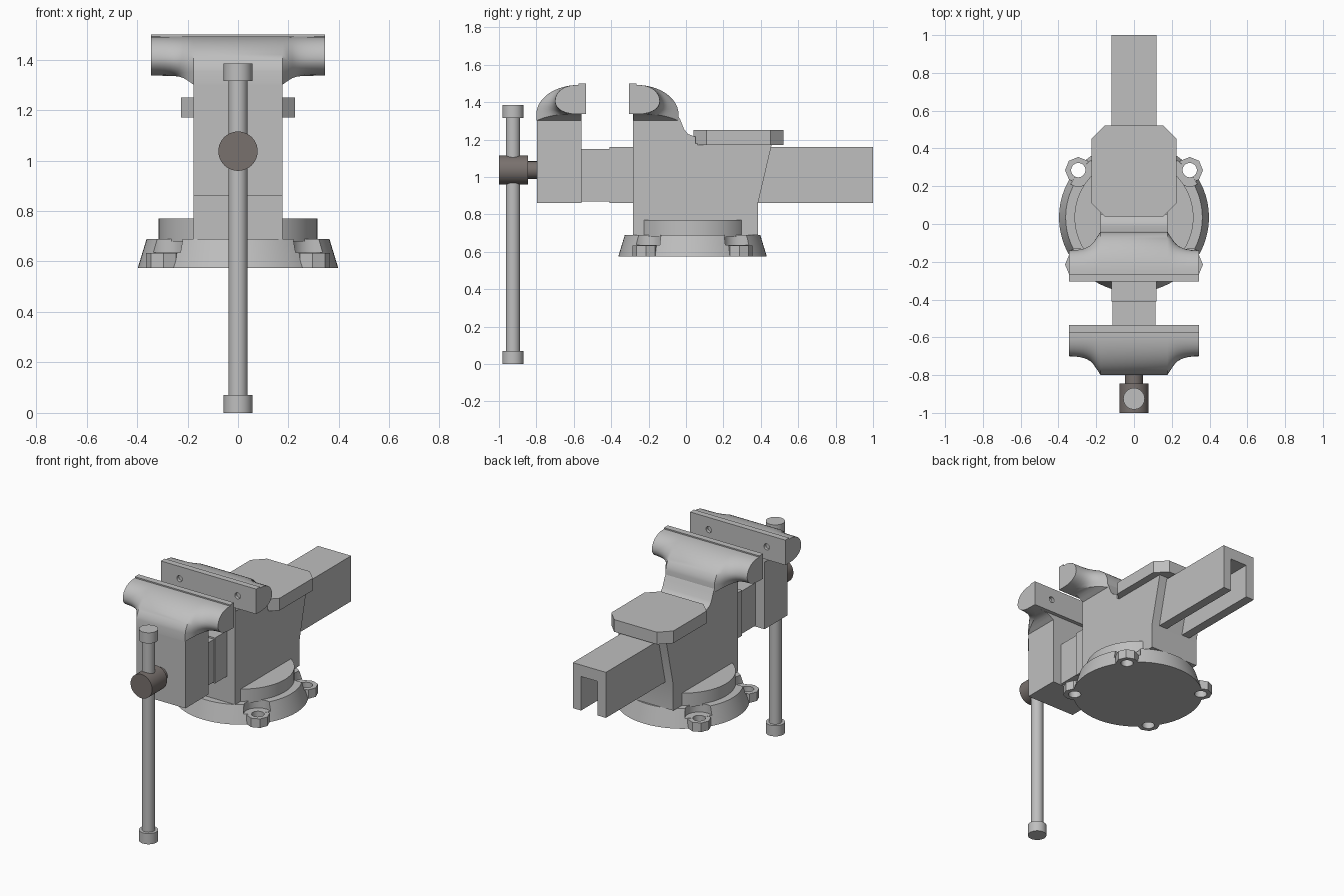
import bpy, bmesh, math
from mathutils import Matrix, Vector

old = bpy.data.objects.get("Cube")
if old:
    bpy.data.objects.remove(old, do_unlink=True)


def material(name, rgb):
    m = bpy.data.materials.new(name)
    m.use_nodes = True
    m.diffuse_color = (*rgb, 1)
    m.node_tree.nodes["Principled BSDF"].inputs["Base Color"].default_value = (*rgb, 1)
    return m


STEEL = material("grey steel", (0.52, 0.52, 0.52))
BRONZE = material("dark bronze", (0.19, 0.165, 0.155))


def finish(name, bm, mat=STEEL):
    bmesh.ops.recalc_face_normals(bm, faces=bm.faces)
    mesh = bpy.data.meshes.new(name)
    bm.to_mesh(mesh)
    bm.free()
    ob = bpy.data.objects.new(name, mesh)
    bpy.context.collection.objects.link(ob)
    mesh.materials.append(mat)
    return ob


def activate(ob):
    bpy.ops.object.select_all(action='DESELECT')
    ob.select_set(True)
    bpy.context.view_layer.objects.active = ob


def smooth(ob):
    activate(ob)
    bpy.ops.object.shade_smooth_by_angle(angle=math.radians(32))


def loft(name, rings, mat=STEEL):
    """Skin a row of equal-length closed rings and cap both ends."""
    bm = bmesh.new()
    rows = [[bm.verts.new(p) for p in ring] for ring in rings]
    n = len(rows[0])
    for a, b in zip(rows, rows[1:]):
        for i in range(n):
            j = (i + 1) % n
            bm.faces.new((a[i], a[j], b[j], b[i]))
    bm.faces.new(rows[0])
    bm.faces.new(rows[-1])
    return finish(name, bm, mat)


def prism(name, pts, axis, lo, hi):
    """Extrude a 2D outline along an axis."""
    put = {'X': lambda p, t: (t, p[0], p[1]),
           'Y': lambda p, t: (p[0], t, p[1]),
           'Z': lambda p, t: (p[0], p[1], t)}[axis]
    return loft(name, [[put(p, t) for p in pts] for t in (lo, hi)])


def box(name, x, y, z):
    return prism(name, [(-x, z[0]), (x, z[0]), (x, z[1]), (-x, z[1])], 'Y', *y)


def cylinder(name, start, end, r1, r2=None, sides=40, mat=STEEL):
    start, end = Vector(start), Vector(end)
    d = end - start
    turn = Vector((0, 0, 1)).rotation_difference(d).to_matrix().to_4x4()
    bm = bmesh.new()
    bmesh.ops.create_cone(bm, cap_ends=True, segments=sides, radius1=r1,
                          radius2=r1 if r2 is None else r2, depth=d.length,
                          matrix=Matrix.Translation((start + end) / 2) @ turn)
    return finish(name, bm, mat)


def combine(ob, other, operation):
    mod = ob.modifiers.new("cut", 'BOOLEAN')
    mod.operation, mod.solver, mod.object = operation, 'EXACT', other
    activate(ob)
    bpy.ops.object.modifier_apply(modifier=mod.name)
    bpy.data.objects.remove(other, do_unlink=True)


# Handle bar with end caps
HY = -0.925
cylinder_parts = [
    cylinder("handle_bar", (0, HY, 0.03), (0, HY, 1.35), 0.038),
    cylinder("handle_lower_cap", (0, HY, 0), (0, HY, 0.07), 0.057),
    cylinder("handle_upper_cap", (0, HY, 1.315), (0, HY, 1.385), 0.057),
    cylinder("screw_head", (0, -1, 1.037), (0, -0.845, 1.037), 0.078, mat=BRONZE),
    cylinder("screw_shaft", (0, -0.86, 1.037), (0, -0.78, 1.037), 0.047, mat=BRONZE)]
for ob in cylinder_parts:
    smooth(ob)

# Sliding jaw block and the bar it rides on
BODY = 0.177
box("front_jaw_block", BODY, (-0.797, -0.56), (0.862, 1.34))
box("bar_neck", 0.113, (-0.57, -0.4), (0.87, 1.15))
box("bar_front", 0.12, (-0.41, -0.27), (0.862, 1.16))
prism("slide_channel", [(-0.12, 0.862), (-0.06, 0.862), (-0.06, 1.085), (0.06, 1.085),
                        (0.06, 0.862), (0.12, 0.862), (0.12, 1.16), (-0.12, 1.16)],
      'Y', 0.3, 1.0)

# Fixed body with the swept neck behind its jaw
neck = [(-0.06, 1.36), (-0.03, 1.305), (-0.01, 1.255), (0.01, 1.23), (0.05, 1.215)]
body = prism("fixed_body", [(-0.283, 0.69), (0.385, 0.69), (0.385, 0.86), (0.46, 1.18),
                            (0.05, 1.18)] + neck[::-1] + [(-0.283, 1.36)],
             'X', -BODY, BODY)
smooth(body)

# Anvil plate with clipped corners
W, C, A0, A1 = 0.225, 0.07, 0.04, 0.522
prism("anvil", [(-W + C, A0), (W - C, A0), (W, A0 + C), (W, A1 - C), (W - C, A1),
                (-W + C, A1), (-W, A1 - C), (-W, A0 + C)], 'Z', 1.17, 1.25)

# Flared jaws: a D-shaped end blending into the full depth at the middle
STEPS = 14
TOP, LOW, MID = 1.492, 1.336, 1.405


def jaw_section(x, t, side):
    ring = []
    for k in range(STEPS + 1):
        a = math.pi / 2 * k / STEPS
        wide = (0.012 + 0.228 * math.sin(a), LOW + (TOP - LOW) * math.cos(a))
        b = 2 * a
        h = TOP - MID if b < math.pi / 2 else MID - LOW
        tip = (0.012 + 0.128 * max(0, math.sin(b)) ** 0.8, MID + h * math.cos(b))
        ring.append([p + (q - p) * t for p, q in zip(tip, wide)])
    low = LOW - 0.035 * t ** 3
    ring[-1][1] = low
    ring += [[0, low], [0, TOP]]
    return [(x, -0.42 + side * (0.14 + d), z) for d, z in ring]


flare = [(0.345, 0), (0.315, 0.04), (0.29, 0.12), (0.268, 0.22), (0.25, 0.34),
         (0.232, 0.48), (0.215, 0.65), (0.197, 0.84), (BODY, 1)]
stations = [(-x, t) for x, t in flare] + flare[::-1]
for name, side in (("front", -1), ("rear", 1)):
    smooth(loft(name + "_jaw", [jaw_section(x, t, side) for x, t in stations]))
    # Gripping plate with two screw holes
    ys = sorted((-0.42 + side * 0.115, -0.42 + side * 0.155))
    plate = box(name + "_jaw_plate", 0.345, ys, (LOW, 1.5))
    for x in (-0.21, 0.21):
        combine(plate, cylinder("cutter", (x, -0.42 + side * 0.1, 1.42),
                                (x, -0.42 + side * 0.135, 1.42), 0.02, sides=20), 'DIFFERENCE')
    smooth(plate)

# Swivel disc on a tapered base with four bolt lugs
CY = 0.035
smooth(cylinder("swivel_disc", (0, CY, 0.68), (0, CY, 0.77), 0.315, sides=64))
base = cylinder("base", (0, CY, 0.575), (0, CY, 0.69), 0.397, 0.362, sides=64)
spots = [(sx * 0.295, CY + sy * 0.25) for sx in (-1, 1) for sy in (-1, 1)]
for x, y in spots:
    combine(base, cylinder("cutter", (x, y, 0.635), (x, y, 0.75), 0.085, sides=24), 'DIFFERENCE')
    combine(base, cylinder("lug", (x, y, 0.5751), (x, y, 0.634), 0.07, sides=8), 'UNION')
    combine(base, cylinder("cutter", (x, y, 0.5), (x, y, 0.75), 0.038, sides=24), 'DIFFERENCE')
smooth(base)
